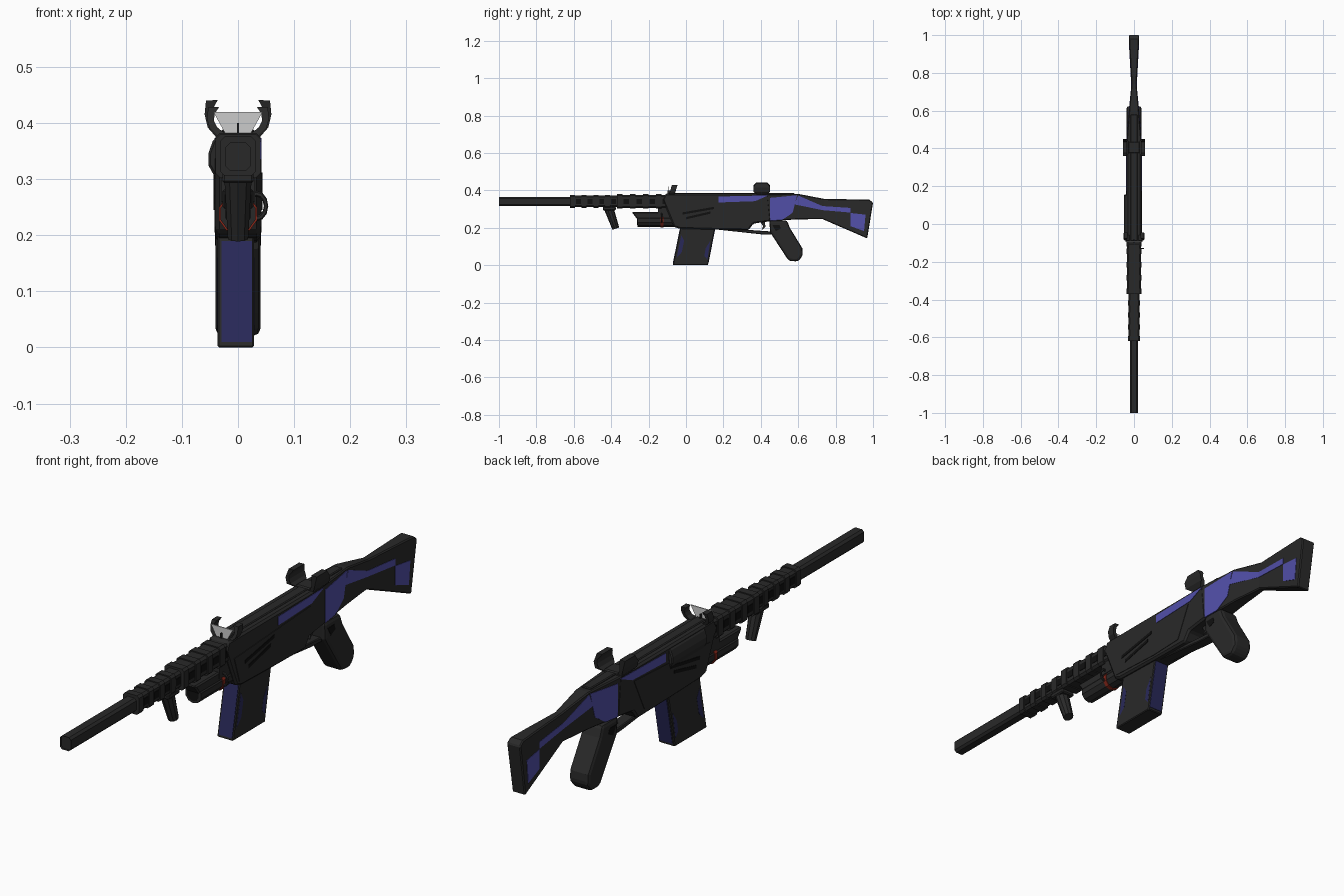
import bpy, bmesh, math
from mathutils import Vector

if "Cube" in bpy.data.objects:
    bpy.data.objects.remove(bpy.data.objects["Cube"])


def material(name, rgb):
    m = bpy.data.materials.new(name)
    m.diffuse_color = (*rgb, 1)
    m.use_nodes = True
    m.node_tree.nodes["Principled BSDF"].inputs["Base Color"].default_value = m.diffuse_color
    return m


DARK = material("dark_polymer", (0.022, 0.022, 0.022))
BLACK = material("black_recess", (0.005, 0.005, 0.005))
BLUE = material("blue_trim", (0.085, 0.08, 0.40))
NAVY = material("navy_trim", (0.022, 0.022, 0.10))
RED = material("red_trim", (0.25, 0.02, 0.01))
GLASS = material("pale_glass", (0.6, 0.6, 0.6))


def finish(name, bm, mat, bevel=0.0, segments=1):
    bmesh.ops.recalc_face_normals(bm, faces=bm.faces[:])
    me = bpy.data.meshes.new(name)
    bm.to_mesh(me)
    bm.free()
    ob = bpy.data.objects.new(name, me)
    bpy.context.collection.objects.link(ob)
    me.materials.append(mat)
    if bevel:
        mod = ob.modifiers.new("bevel", "BEVEL")
        mod.width, mod.segments, mod.limit_method = bevel, segments, "ANGLE"
        mod.angle_limit = math.radians(40)
    return ob


def prism(name, pts, a, b, mat=DARK, axis="x", bevel=0.0, segments=1):
    """Extrude a (y,z) profile along x, or an (x,z) profile along y."""
    bm = bmesh.new()
    at = (lambda p, d: (d, *p)) if axis == "x" else (lambda p, d: (p[0], d, p[1]))
    lo = [bm.verts.new(at(p, a)) for p in pts]
    hi = [bm.verts.new(at(p, b)) for p in pts]
    bm.faces.new(lo)
    bm.faces.new(hi)
    for i in range(len(pts)):
        j = (i + 1) % len(pts)
        bm.faces.new((lo[i], lo[j], hi[j], hi[i]))
    return finish(name, bm, mat, bevel, segments)


def box(name, x, y, z, mat=DARK, bevel=0.0):
    return prism(name, [(y[0], z[0]), (y[1], z[0]), (y[1], z[1]), (y[0], z[1])],
                 x[0], x[1], mat, bevel=bevel)


def tube(name, y0, y1, z0, z1, r0, r1, mat=DARK, n=10, cx=0.0):
    """Tapered tube between two (y,z) centres."""
    bm = bmesh.new()
    p, q = Vector((cx, y0, z0)), Vector((cx, y1, z1))
    d = q - p
    rot = d.to_track_quat("Z", "Y").to_matrix().to_4x4()
    rot.translation = (p + q) / 2
    bmesh.ops.create_cone(bm, cap_ends=True, segments=n, radius1=r0, radius2=r1,
                          depth=d.length, matrix=rot)
    return finish(name, bm, mat)


# Stock width along y
KNOTS = [(0.43, 0.04), (0.60, 0.026), (0.73, 0.013), (1.0, 0.028)]


def half_width(y):
    for (a, wa), (b, wb) in zip(KNOTS, KNOTS[1:]):
        if y <= b:
            return wa + (wb - wa) * (y - a) / (b - a)
    return KNOTS[-1][1]


def loft(name, sections, mat, out=0.0, bevel=0.0):
    """Skin (y_low, z_low, y_high, z_high) sections using the stock width."""
    bm = bmesh.new()
    rings = []
    for yl, zl, yh, zh in sections:
        wl, wh = half_width(yl) + out, half_width(yh) + out
        rings.append([bm.verts.new(c) for c in
                      ((-wl, yl, zl), (wl, yl, zl), (wh, yh, zh), (-wh, yh, zh))])
    for r, s in zip(rings, rings[1:]):
        for i in range(4):
            j = (i + 1) % 4
            bm.faces.new((r[i], r[j], s[j], s[i]))
    bm.faces.new(rings[0])
    bm.faces.new(rings[-1])
    return finish(name, bm, mat, bevel)


def octagon(cx, cz, hx, hz, c):
    return [(cx + sx * x, cz + sz * z) for sx, sz, x, z in (
        (1, -1, hx, hz - c), (1, 1, hx, hz - c), (1, 1, hx - c, hz), (-1, 1, hx - c, hz),
        (-1, 1, hx, hz - c), (-1, -1, hx, hz - c), (-1, -1, hx - c, hz), (1, -1, hx - c, hz))]


# Barrel with square bore
prism("barrel", octagon(0, 0.34, 0.022, 0.025, 0.008), -0.99, -0.55, axis="y")
bm = bmesh.new()
o = [bm.verts.new((x, -1, z)) for x, z in octagon(0, 0.34, 0.022, 0.025, 0.008)]
bm.faces.new(o)
f = bmesh.ops.inset_individual(bm, faces=bm.faces[:], thickness=0.009)
rim = [g for g in bm.faces if g not in f["faces"]]
ext = bmesh.ops.extrude_discrete_faces(bm, faces=rim)
bmesh.ops.translate(bm, verts=ext["faces"][0].verts[:], vec=(0, 0.009, 0))
outer = [e for e in bm.edges if e.is_boundary]
ex = bmesh.ops.extrude_edge_only(bm, edges=outer)
bmesh.ops.translate(bm, verts=[v for v in ex["geom"] if isinstance(v, bmesh.types.BMVert)],
                    vec=(0, 0.011, 0))
finish("muzzle", bm, DARK)

# Ribbed handguard in two steps
for nm, y0, y1, hx, hz, n in (("front", -0.62, -0.37, 0.032, 0.035, 4),
                              ("rear", -0.37, -0.09, 0.04, 0.039, 4)):
    prism(f"handguard_{nm}_core", octagon(0, 0.341, hx - 0.004, hz - 0.004, 0.008), y0 + 0.004, y1, axis="y")
    step = (y1 - y0) / n
    for i in range(n):
        a = y0 + i * step
        prism(f"handguard_{nm}_rib_{i}", octagon(0, 0.341, hx, hz, 0.008), a, a + step * 0.42, axis="y")
        box(f"handguard_{nm}_vent_{i}", (-hx + 0.002, hx - 0.002), (a + step * 0.5, a + step * 0.92),
            (0.328, 0.354), BLACK)

# Foregrip, under-barrel light and its mount
tube("foregrip", -0.415, -0.375, 0.31, 0.195, 0.026, 0.019)
box("foregrip_mount", (-0.028, 0.028), (-0.445, -0.375), (0.293, 0.312), bevel=0.004)
tube("underbarrel_tube", -0.26, -0.04, 0.238, 0.238, 0.033, 0.033)
tube("underbarrel_lens", -0.262, -0.25, 0.238, 0.238, 0.024, 0.024, BLACK)
prism("underbarrel_hood", [(-0.29, 0.283), (-0.26, 0.245), (-0.05, 0.245), (-0.05, 0.283)],
      -0.028, 0.028, bevel=0.005)
tube("underbarrel_collar", -0.135, -0.12, 0.238, 0.238, 0.036, 0.036, RED)
box("underbarrel_mount", (-0.03, 0.03), (-0.15, 0), (0.26, 0.31))
bpy.ops.mesh.primitive_torus_add(location=(0.033, -0.13, 0.252), rotation=(math.pi / 2, 0, 0),
                                 major_radius=0.017, minor_radius=0.004, major_segments=12, minor_segments=6)
ring = bpy.context.object
ring.name = "sling_ring"
ring.scale.y = 1.3
ring.data.materials.append(DARK)

# Receiver
prism("receiver", [(-0.125, 0.35), (-0.11, 0.382), (0.44, 0.382), (0.455, 0.235), (0.40, 0.228),
                   (0.36, 0.222), (0.335, 0.187), (0.15, 0.19), (-0.035, 0.195), (-0.065, 0.205)],
      -0.04, 0.04, bevel=0.007)
box("top_rail", (-0.018, 0.018), (-0.09, 0.58), (0.37, 0.386), bevel=0.003)
prism("receiver_side_panel", [(-0.08, 0.31), (0.18, 0.325), (0.36, 0.335), (0.30, 0.21),
                              (0.16, 0.205), (-0.05, 0.215)], -0.042, 0.042)
prism("upper_blue_panel", [(0.175, 0.335), (0.37, 0.342), (0.44, 0.373), (0.175, 0.367)],
      -0.0415, 0.0415, BLUE)
for i, (a, b, z) in enumerate(((-0.02, 0.15, 0.27), (0.0, 0.13, 0.245))):
    prism(f"side_slot_{i}", [(a, z), (b, z + 0.03), (b, z + 0.042), (a, z + 0.012)],
          -0.0435, 0.0435, BLACK)
prism("bolt_cover", [(-0.035, 0.378), (-0.045, 0.368), (-0.053, 0.345), (-0.053, 0.325), (-0.038, 0.298)],
      -0.05, 0.155, axis="y", bevel=0.004)

# Magazine with coloured front and back strips
prism("magazine", [(-0.028, 0.21), (0.157, 0.21), (0.117, 0), (-0.07, 0)], -0.0365, 0.0285, bevel=0.003)
prism("magazine_front_strip", [(-0.034, 0.19), (0, 0.19), (-0.03, 0.01), (-0.0705, 0.01)], -0.029, 0.025, NAVY)
prism("magazine_back_strip", [(0.12, 0.19), (0.1555, 0.19), (0.1205, 0.01), (0.08, 0.01)], -0.029, 0.025, NAVY)
for nm, pts in (("front", [(-0.025, 0.16), (-0.01, 0.13), (-0.022, 0.07), (-0.05, 0.04)]),
                ("back", [(0.13, 0.13), (0.105, 0.09), (0.098, 0.05), (0.114, 0.03)])):
    prism(f"magazine_{nm}_inlay", pts, -0.037, 0.029, NAVY)

# Pistol grip, trigger and guard
prism("pistol_grip", [(0.445, 0.24), (0.54, 0.24), (0.555, 0.20), (0.622, 0.09), (0.624, 0.05), (0.60, 0.02),
                      (0.55, 0.022), (0.525, 0.06), (0.45, 0.175)], -0.04, 0.04, bevel=0.013, segments=2)
tube("grip_pin", 0.485, 0.486, 0.205, 0.205, 0.014, 0.014, BLACK)
prism("grip_inlay", [(0.462, 0.215), (0.50, 0.215), (0.507, 0.195), (0.48, 0.182)], -0.041, 0.041, BLACK)
prism("trigger_guard", [(0.15, 0.192), (0.34, 0.188), (0.455, 0.18), (0.455, 0.163), (0.40, 0.165)],
      -0.022, 0.022, bevel=0.003)
prism("trigger", [(0.39, 0.24), (0.42, 0.24), (0.425, 0.205), (0.405, 0.187), (0.412, 0.21)], -0.008, 0.008)

# Stock and blue inlays
loft("stock", [(0.43, 0.235, 0.43, 0.380), (0.60, 0.245, 0.60, 0.381), (0.73, 0.246, 0.74, 0.354),
               (0.86, 0.19, 0.88, 0.352), (0.957, 0.148, 0.98, 0.35), (0.969, 0.143, 1.0, 0.335)],
     DARK, bevel=0.004)
loft("stock_blue_panel", [(0.45, 0.238, 0.45, 0.36), (0.515, 0.242, 0.515, 0.366),
                          (0.57, 0.28, 0.594, 0.374)], BLUE, 0.0015)
loft("stock_blue_stripe", [(0.578, 0.325, 0.60, 0.372), (0.73, 0.294, 0.73, 0.316),
                           (0.88, 0.281, 0.88, 0.306)], BLUE, 0.0015)
loft("stock_blue_end", [(0.88, 0.208, 0.88, 0.279), (0.952, 0.182, 0.96, 0.27)], BLUE, 0.0015)

# Sights: curved horns on both sides
HORN = [(0.018, 0.376), (0.04, 0.376), (0.054, 0.392), (0.0595, 0.415), (0.057, 0.44),
        (0.036, 0.441), (0.045, 0.425), (0.046, 0.41), (0.04, 0.395)]
for s, side in ((-1, "left"), (1, "right")):
    ob = prism(f"rear_sight_{side}", [(s * x, z) for x, z in HORN], -1, 1, axis="y")
    for v in ob.data.vertices:      # shape the side outline
        half = 0.022 if v.co.z < 0.38 else 0.045 if v.co.z < 0.43 else 0.03
        v.co.y = 0.405 + half * v.co.y
    ob = prism(f"front_sight_{side}", [(s * x * 0.93, z - 0.2 * (z - 0.38)) for x, z in HORN],
               -1, 1, axis="y")
    for v in ob.data.vertices:      # lean backwards
        v.co.y = -0.075 + 0.015 * v.co.y + 0.3 * (v.co.z - 0.38)
box("rear_sight_base", (-0.03, 0.03), (0.375, 0.435), (0.37, 0.39), bevel=0.004)
prism("front_sight_glass", [(-0.022, 0.38), (0.022, 0.38), (0.044, 0.42), (-0.044, 0.42)],
      -0.094, -0.09, GLASS, axis="y")
box("front_sight_post", (-0.002, 0.002), (-0.1, -0.08), (0.375, 0.40))
